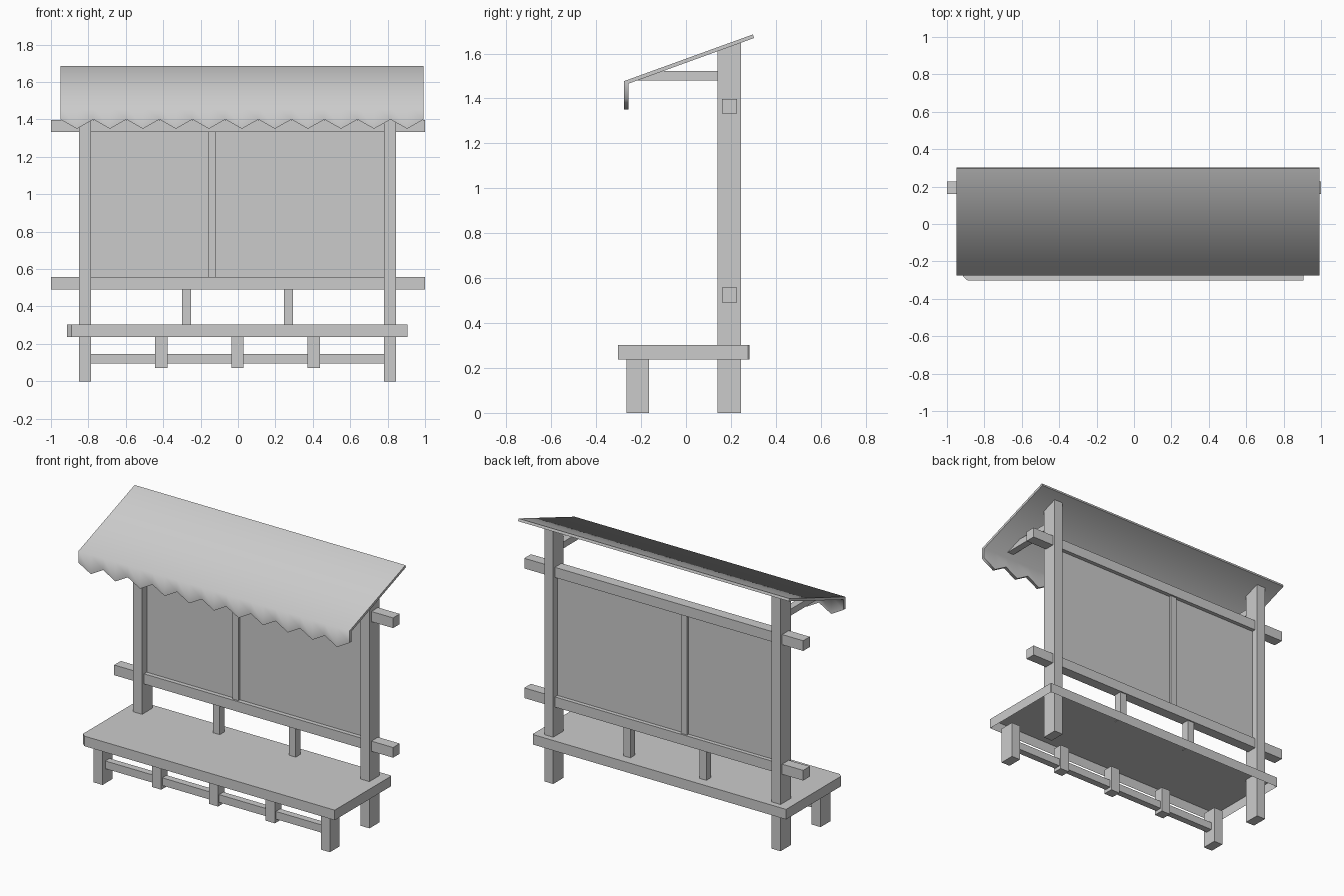
import bpy, bmesh, math

if "Cube" in bpy.data.objects:
    bpy.data.objects.remove(bpy.data.objects["Cube"])

X0 = -0.0025          # slight sideways offset of the frame
POST_X = 0.815


def finish(name, bm):
    bmesh.ops.recalc_face_normals(bm, faces=bm.faces)
    me = bpy.data.meshes.new(name)
    bm.to_mesh(me)
    bm.free()
    ob = bpy.data.objects.new(name, me)
    bpy.context.collection.objects.link(ob)
    return ob


def loft(name, rings):
    """Join equal-sized closed rings and cap both ends."""
    bm = bmesh.new()
    rows = [[bm.verts.new(p) for p in r] for r in rings]
    n = len(rows[0])
    for a, b in zip(rows, rows[1:]):
        for i in range(n):
            j = (i + 1) % n
            bm.faces.new((a[i], a[j], b[j], b[i]))
    bm.faces.new(rows[0])
    bm.faces.new(rows[-1])
    return finish(name, bm)


def side_prism(name, x0, x1, profile):
    """Extrude a (y, z) profile along x."""
    return loft(name, [[(x, y, z) for y, z in profile] for x in (x0, x1)])


def box(name, x0, x1, y0, y1, z0, z1):
    return side_prism(name, x0, x1, [(y0, z0), (y1, z0), (y1, z1), (y0, z1)])


def under_roof(y):
    return 1.466 + 0.363 * (y + 0.256)


# posts, roof brackets and front legs on both sides
for side, s in (("left", -1), ("right", 1)):
    c = X0 + s * POST_X
    side_prism(side + "_post", c - 0.032, c + 0.032,
               [(0.14, 0), (0.245, 0), (0.245, under_roof(0.245)), (0.14, under_roof(0.14))])
    side_prism(side + "_roof_bracket", c - 0.023, c + 0.023,
               [(0.15, 1.48), (0.15, 1.522), (-0.102, 1.522), (-0.217, 1.48)])
    box(side + "_front_leg", c - 0.032, c + 0.032, -0.265, -0.165, 0, 0.24)

# cross beams
box("lower_beam", -1, 1, 0.16, 0.228, 0.492, 0.558)
box("upper_beam", -1, 1, 0.16, 0.228, 1.332, 1.398)

# board panels and the strip between them
box("left_panel", -0.79, -0.155, 0.188, 0.202, 0.55, 1.34)
box("right_panel", -0.12, 0.79, 0.188, 0.202, 0.55, 1.34)
box("panel_divider", -0.16, -0.117, 0.172, 0.217, 0.558, 1.332)

# short struts between seat and lower beam
for i, x in enumerate((-0.275, 0.27)):
    box(f"back_strut_{i + 1}", x - 0.025, x + 0.025, 0.17, 0.22, 0.30, 0.495)

# seat, open underneath, with clipped corners
plan = [(-0.915, -0.28), (-0.89, -0.302), (0.905, -0.302),
        (0.905, 0.276), (0.90, 0.282), (-0.915, 0.282)]
seat = loft("seat", [[(x, y, z) for x, y in plan] for z in (0.238, 0.303)])
bm = bmesh.new()
bm.from_mesh(seat.data)
bmesh.ops.delete(bm, geom=[f for f in bm.faces if f.normal.z < -0.9], context='FACES_ONLY')
bm.to_mesh(seat.data)
bm.free()

# front rail and its hanging struts
box("front_rail", -0.79, 0.785, -0.237, -0.193, 0.095, 0.145)
for i, x in enumerate((-0.41, X0, 0.405)):
    box(f"front_strut_{i + 1}", x - 0.033, x + 0.033, -0.248, -0.182, 0.072, 0.24)

# sloping roof with a zigzag front edge
TEETH = 11
rings = []
for i in range(2 * TEETH + 1):
    x = -0.95 + 1.942 * i / (2 * TEETH)
    zt = 1.35 if i % 2 else 1.40
    rings.append([(x, 0.298, 1.685), (x, -0.276, 1.477), (x, -0.276, zt),
                  (x, -0.256, zt), (x, -0.256, 1.466), (x, 0.303, 1.669)])
roof = loft("roof", rings)
bpy.context.view_layer.objects.active = roof
roof.select_set(True)
bpy.ops.object.shade_smooth_by_angle(angle=math.radians(75))
